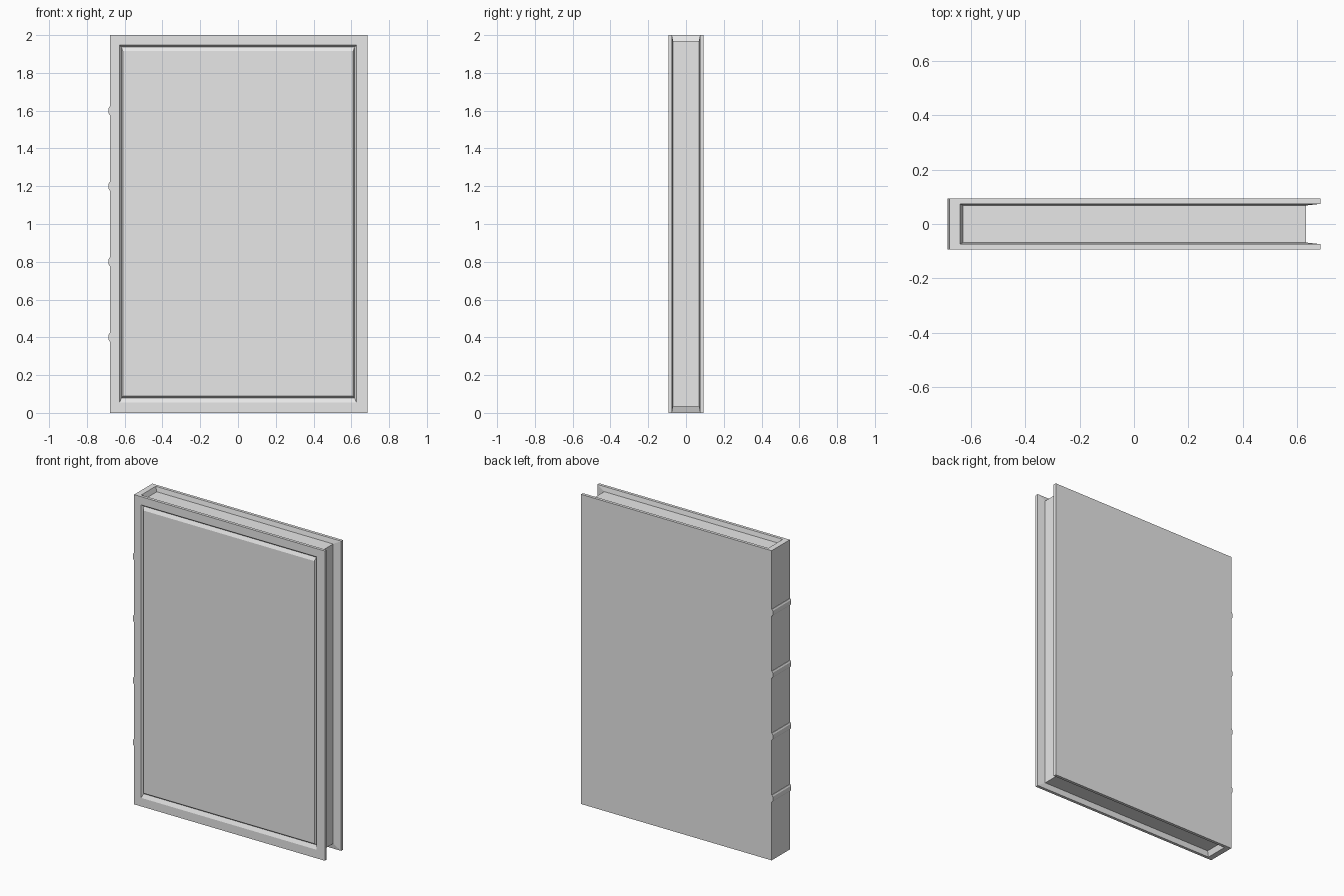
import bpy
import bmesh

cube = bpy.data.objects.get("Cube")
if cube:
    bpy.data.objects.remove(cube, do_unlink=True)

grey = bpy.data.materials.new("plain grey")
grey.use_nodes = True
grey.diffuse_color = (0.8, 0.8, 0.8, 1)
grey.node_tree.nodes["Principled BSDF"].inputs["Base Color"].default_value = (0.8, 0.8, 0.8, 1)


def loft(name, axis, sections):
    """Solid through rectangles (position, a0, a1, b0, b1) set along an axis."""
    bm = bmesh.new()
    rings = []
    for pos, a0, a1, b0, b1 in sections:
        ring = []
        for a, b in ((a0, b0), (a1, b0), (a1, b1), (a0, b1)):
            ring.append(bm.verts.new((pos, a, b) if axis == "X" else (a, pos, b)))
        rings.append(ring)
    for low, high in zip(rings, rings[1:]):
        for i in range(4):
            j = (i + 1) % 4
            bm.faces.new((low[i], low[j], high[j], high[i]))
    bm.faces.new(rings[0][::-1])
    bm.faces.new(rings[-1])
    bmesh.ops.recalc_face_normals(bm, faces=bm.faces)
    mesh = bpy.data.meshes.new(name)
    bm.to_mesh(mesh)
    bm.free()
    mesh.materials.append(grey)
    obj = bpy.data.objects.new(name, mesh)
    bpy.context.collection.objects.link(obj)
    return obj


OUT, RIM, PAGE = 0.093, 0.074, 0.068      # half thicknesses of the book
SPINE, HINGE, GUTTER = -0.677, -0.64, -0.628
EDGE, FORE = 0.685, 0.632                 # cover edge and page edge
LOW, HIGH = 0.035, 1.97                   # page bottom and top


def board(side):
    """Cover board with an inner face that tapers towards the pages."""
    return [(side * PAGE, GUTTER, FORE, LOW, HIGH),
            (side * RIM, HINGE, EDGE, 0, 2),
            (side * OUT, SPINE, EDGE, 0, 2)]


# Front cover with a V groove framing its panel
groove = [(-OUT, -0.627, 0.627, 0.055, 1.947),
          (-OUT + 0.012, -0.617, 0.617, 0.08, 1.937),
          (-OUT, -0.61, 0.61, 0.09, 1.915)]
loft("front_cover", "Y", board(-1) + groove)

# Plain back cover
loft("back_cover", "Y", board(1))

# Spine, mitred into both covers
loft("spine", "X", [(SPINE, -OUT, OUT, 0, 2),
                    (HINGE, -RIM, RIM, 0, 2),
                    (GUTTER, -PAGE, PAGE, LOW, HIGH)])

# Page block
loft("pages", "X", [(GUTTER, -PAGE, PAGE, LOW, HIGH),
                    (FORE, -PAGE, PAGE, LOW, HIGH)])

# Raised chamfered bands across the spine
for n in range(1, 5):
    z = 0.4 * n
    w = OUT + 0.0005
    loft(f"spine_band_{n}", "X", [(SPINE + 0.004, -w, w, z - 0.022, z + 0.022),
                                  (SPINE - 0.003, -w, w, z - 0.022, z + 0.022),
                                  (SPINE - 0.0085, -w, w, z - 0.013, z + 0.013)])
